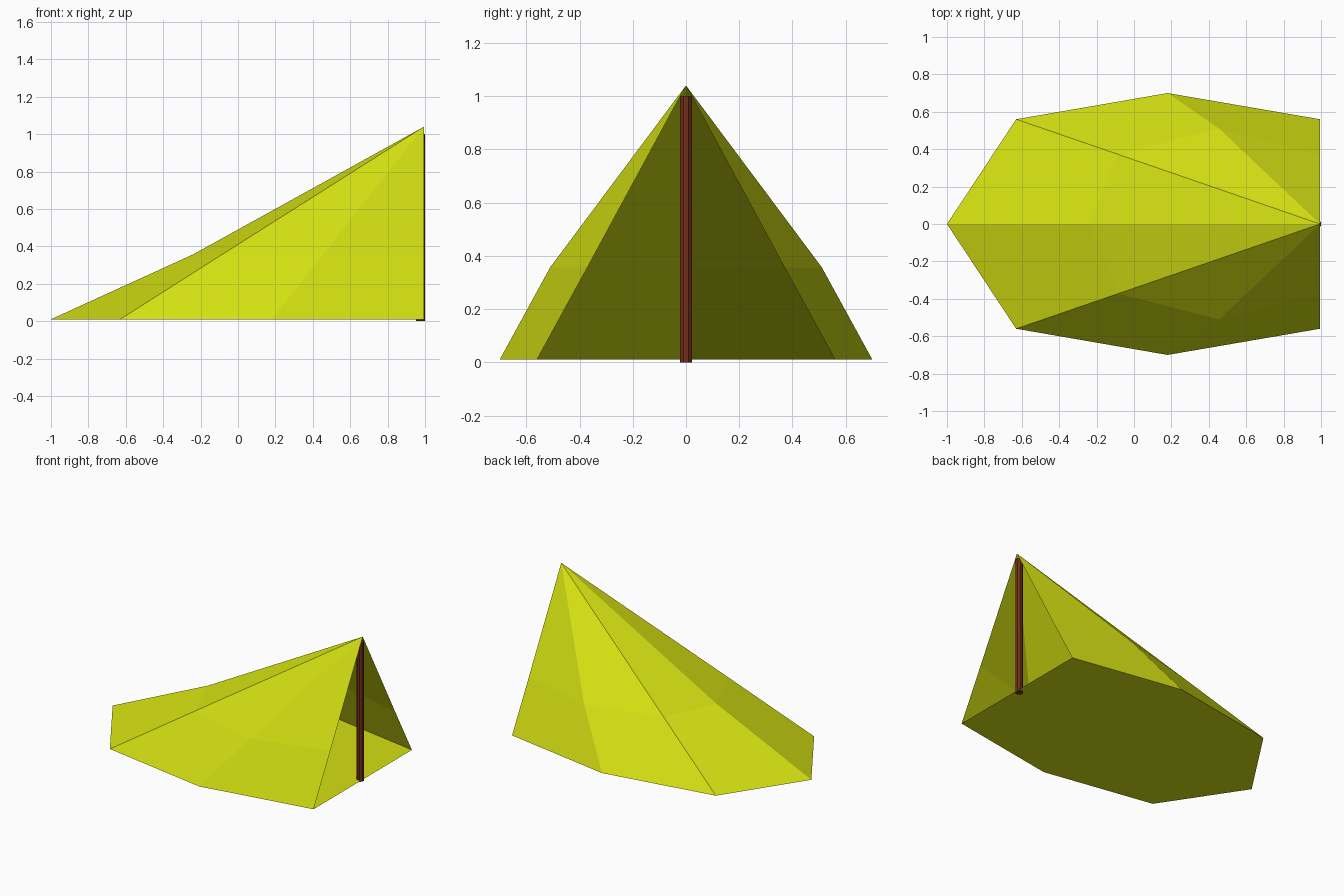
import bpy, bmesh, math

if "Cube" in bpy.data.objects:
    bpy.data.objects.remove(bpy.data.objects["Cube"])


def material(name, rgb):
    m = bpy.data.materials.new(name)
    m.diffuse_color = (*rgb, 1)
    m.use_nodes = True
    m.node_tree.nodes["Principled BSDF"].inputs["Base Color"].default_value = m.diffuse_color
    return m


yellow = material("yellow canvas", (0.66, 0.75, 0.006))
brown = material("dark brown wood", (0.17, 0.028, 0.01))


def make_object(name, bm, mat):
    me = bpy.data.meshes.new(name)
    bm.to_mesh(me)
    bm.free()
    ob = bpy.data.objects.new(name, me)
    me.materials.append(mat)
    bpy.context.collection.objects.link(ob)
    return ob


def both_sides(half):
    # Half outline runs from the door (+y) round to the tail at y = 0
    return half + [(x, -y) for x, y in reversed(half[:-1])]


base = both_sides([(0.995, 0.56), (0.18, 0.70), (-0.63, 0.56), (-1.0, 0)])
middle = both_sides([(0.995, 0.37), (0.455, 0.51), (-0.084, 0.372), (-0.24, 0)])
FLOOR, MID, TOP = 0.01, 0.357, 1.04

# Canvas shell, open at the door
bm = bmesh.new()
low = [bm.verts.new((x, y, FLOOR)) for x, y in base]
mid = [bm.verts.new((x, y, MID)) for x, y in middle]
apex = bm.verts.new((0.995, 0, TOP))
for i in range(len(low) - 1):
    bm.faces.new((low[i], low[i + 1], mid[i + 1], mid[i]))
    bm.faces.new((mid[i], mid[i + 1], apex))
make_object("tent_canvas", bm, yellow)

# Ground sheet
bm = bmesh.new()
bm.faces.new([bm.verts.new((x, y, FLOOR)) for x, y in base])
make_object("ground_sheet", bm, yellow)

# Door pole
bpy.ops.mesh.primitive_cylinder_add(vertices=8, radius=0.025, depth=1.0,
                                    location=(0.976, 0, 0.5))
pole = bpy.context.object
pole.name = "door_pole"
pole.rotation_euler.z = math.pi / 8
pole.data.materials.append(brown)
